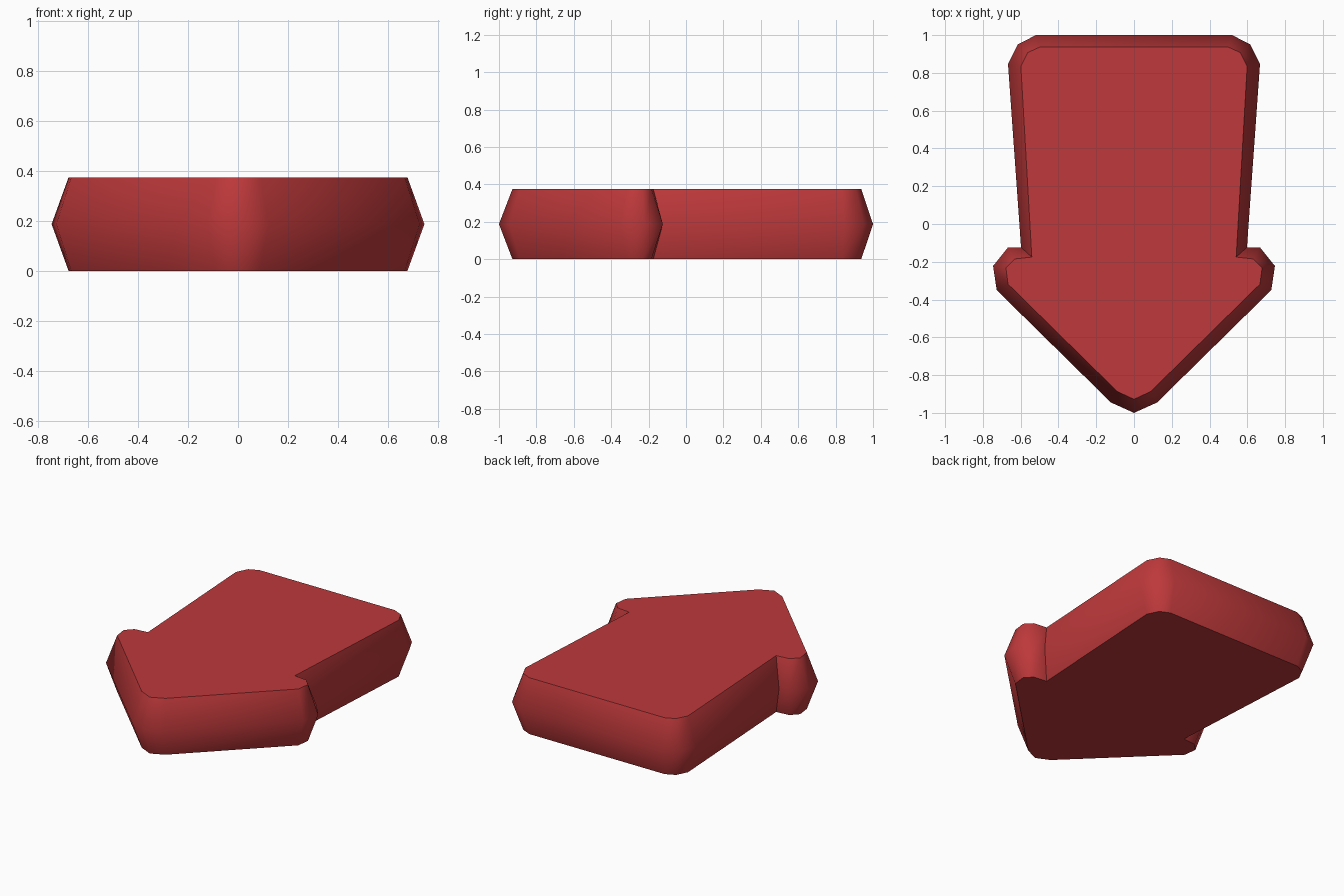
import bpy, bmesh, math

if "Cube" in bpy.data.objects:
    bpy.data.objects.remove(bpy.data.objects["Cube"])

# Right half of the arrow outline, tip to tail: widest ring and inset ring
OUTER = [(0, -1.0), (0.122, -0.945), (0.727, -0.35), (0.746, -0.222), (0.667, -0.124),
         (0.598, -0.124), (0.667, 0.846), (0.614, 0.952), (0.519, 1.0)]
INNER = [(0, -0.928), (0.088, -0.887), (0.667, -0.318), (0.678, -0.233), (0.632, -0.185),
         (0.541, -0.175), (0.599, 0.834), (0.562, 0.908), (0.498, 0.937)]
HEIGHT = 0.375


def full(half):
    """Mirror the half outline into a closed loop (tip is on the axis)."""
    return half + [(-x, y) for x, y in reversed(half[1:])]


# Arrow body: bottom ring, bulging middle ring, top ring
bm = bmesh.new()
rings = [[bm.verts.new((x, y, z)) for x, y in full(h)]
         for h, z in ((INNER, 0), (OUTER, HEIGHT / 2), (INNER, HEIGHT))]
n = len(rings[0])
for lo, hi in zip(rings, rings[1:]):
    for i in range(n):
        j = (i + 1) % n
        bm.faces.new((lo[i], lo[j], hi[j], hi[i]))
bm.faces.new(rings[2])
bm.faces.new(rings[0][::-1])
bmesh.ops.recalc_face_normals(bm, faces=bm.faces)
mesh = bpy.data.meshes.new("arrow_plate")
bm.to_mesh(mesh)
bm.free()
arrow = bpy.data.objects.new("arrow_plate", mesh)
bpy.context.collection.objects.link(arrow)

# Red material
red = bpy.data.materials.new("red")
red.diffuse_color = (0.51, 0.04, 0.043, 1)
red.use_nodes = True
red.node_tree.nodes["Principled BSDF"].inputs["Base Color"].default_value = red.diffuse_color
mesh.materials.append(red)

# Smooth sides, sharp top and bottom rims
bpy.context.view_layer.objects.active = arrow
arrow.select_set(True)
bpy.ops.object.shade_smooth_by_angle(angle=math.radians(50))
